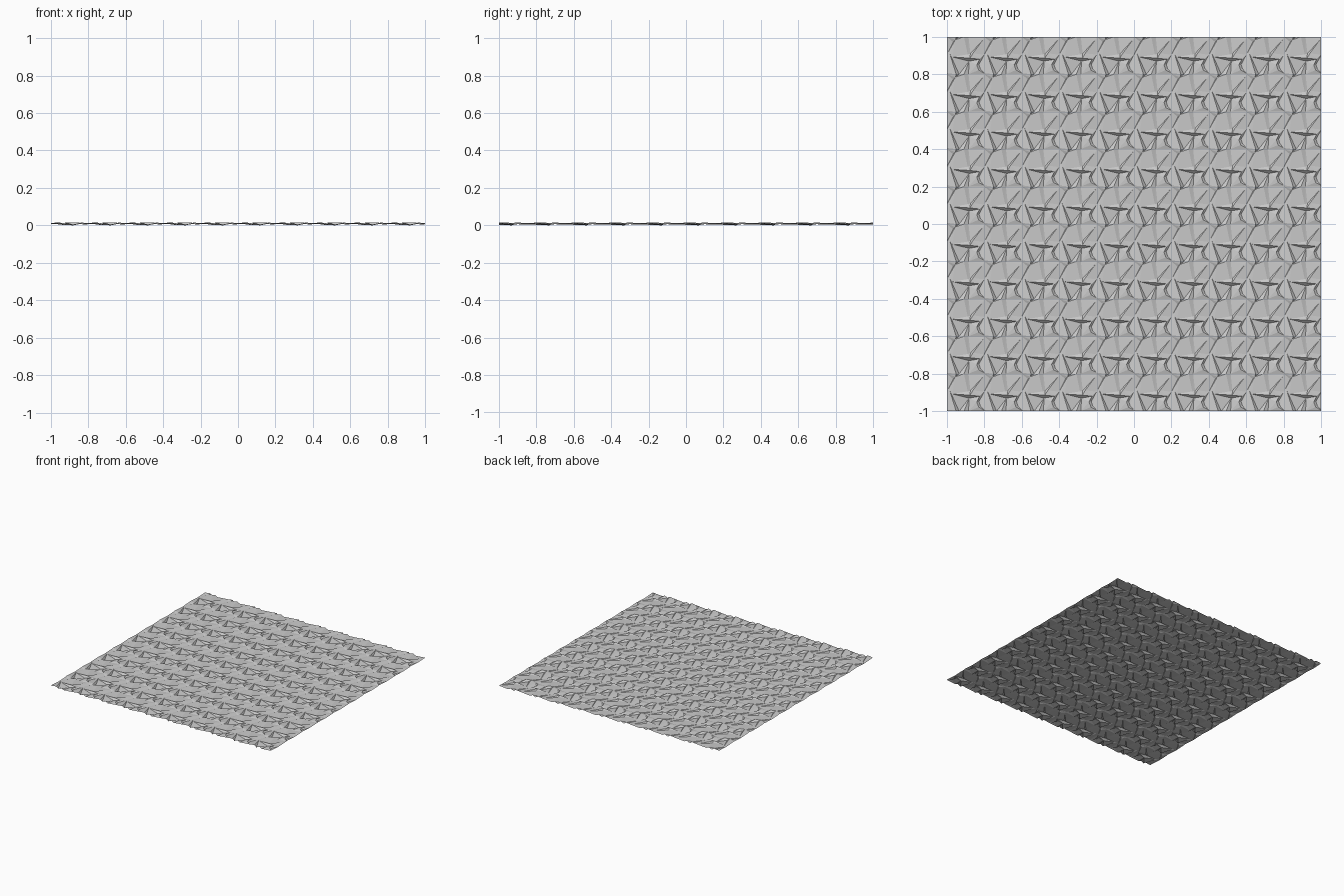
import bpy
from mathutils import Vector
from mathutils.geometry import delaunay_2d_cdt

if "Cube" in bpy.data.objects:
    bpy.data.objects.remove(bpy.data.objects["Cube"])

N, SIZE = 10, 0.2

# Points of one tile: u, v in tile units, height in model units
pts = {}
for v in (0, 1):                       # bottom and top borders match
    for u, z in ((0, .010), (.25, .016), (.33, .002), (.46, .014), (.58, .003), (1, .010)):
        pts[f"b{v}_{u}"] = (u, v, z)
for u in (0, 1):                       # left and right borders match
    pts[f"s{u}_lo"] = (u, .52, .006)
    pts[f"s{u}_arc"] = (u, .03, .012)
pts.update({
    "slant": (.08, .55, .009),         # apex of the left slanted crease
    "h0": (.15, .46, .010), "h1": (.62, .43, .016), "h2": (.60, .35, 0), "h3": (.88, .40, .012),
    "v": (.56, .53, .010),             # apex of the vertical crease
    "d0": (.63, .55, .004), "d1": (.70, .56, .014), "d2": (.97, .92, .010),
    "o1": (.80, .25, .014), "o2": (.85, .11, .014),
    "i1": (.86, .26, .004), "i2": (.90, .14, .005),
    "l1": (.17, .86, .006), "l2": (.23, .92, .013),
})

# Crease outlines that must stay as edges
creases = [
    ["b0_0.25", "slant", "b0_0.33"],
    ["h0", "h1", "h3", "h2", "h0"],
    ["b1_0.46", "v", "b1_0.58"],
    ["d0", "d2", "d1", "d0"],
    ["h3", "o1", "o2", "s1_arc", "i2", "i1", "h3"],
    ["s0_lo", "l1", "l2", "s0_lo"],
]
names = list(pts)
edges = [(names.index(a), names.index(b)) for c in creases for a, b in zip(c, c[1:])]
co, _, faces, orig, _, _ = delaunay_2d_cdt(
    [Vector(pts[n][:2]) for n in names], edges, [], 0, 1e-5)
tile = [(p.x, p.y, pts[names[o[0]]][2] if o else .008) for p, o in zip(co, orig)]

# Repeat the tile over the whole sheet
verts, polys = [], []
for i in range(N):
    for j in range(N):
        base = len(verts)
        verts += [((i + u) * SIZE - 1, (j + v) * SIZE - 1, z) for u, v, z in tile]
        polys += [[base + k for k in f] for f in faces]

mesh = bpy.data.meshes.new("creased_sheet")
mesh.from_pydata(verts, [], polys)
mesh.update()
sheet = bpy.data.objects.new("creased_sheet", mesh)
bpy.context.collection.objects.link(sheet)
weld = sheet.modifiers.new("join_tiles", 'WELD')
weld.merge_threshold = 0.0005
